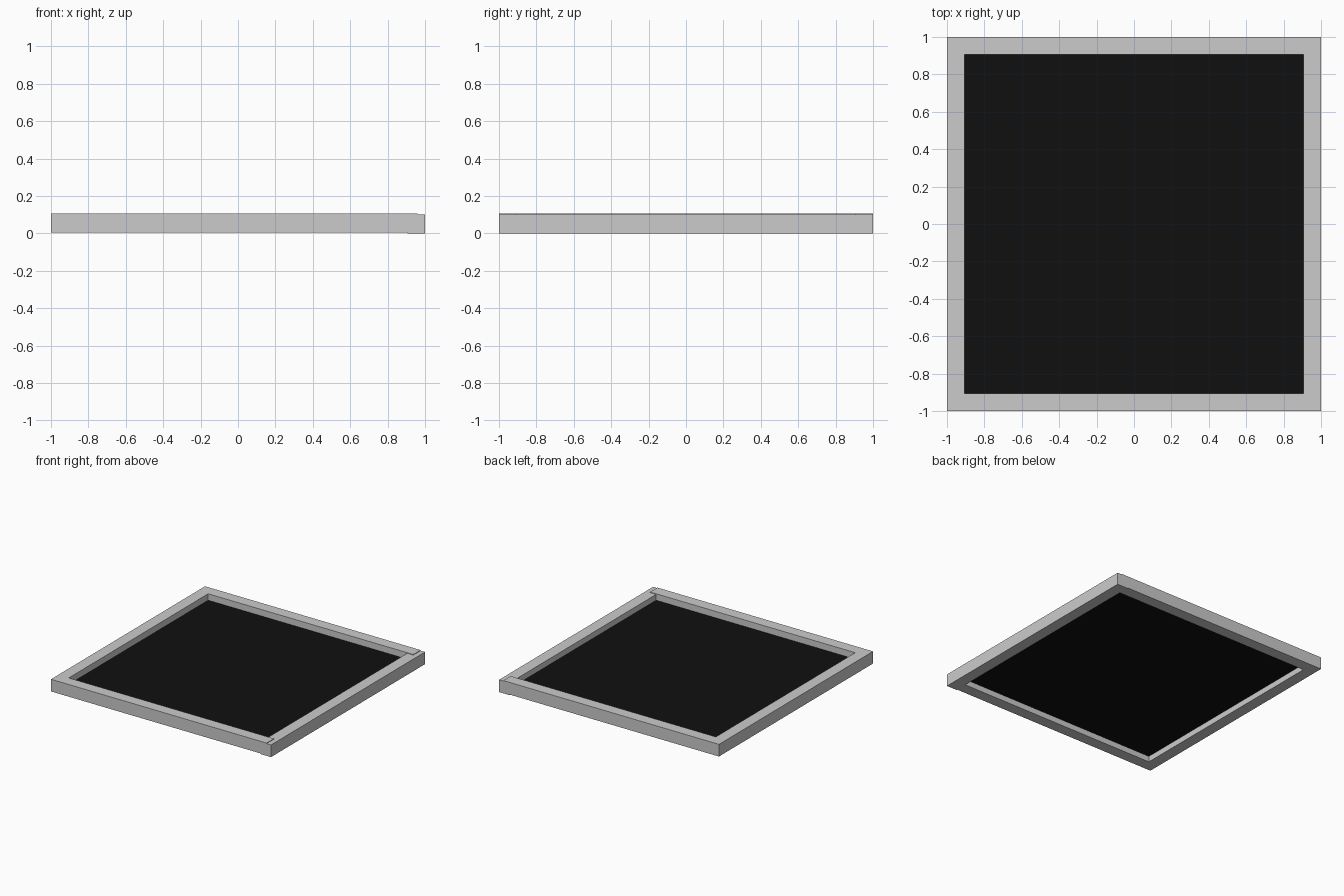
import bpy

if "Cube" in bpy.data.objects:
    bpy.data.objects.remove(bpy.data.objects["Cube"])


def box(name, lo, hi):
    """Axis-aligned box between two corners."""
    bpy.ops.mesh.primitive_cube_add(size=1, location=[(a + b) / 2 for a, b in zip(lo, hi)])
    ob = bpy.context.object
    ob.name = name
    ob.scale = [b - a for a, b in zip(lo, hi)]
    bpy.ops.object.transform_apply(location=False, rotation=False, scale=True)
    return ob


INNER = 0.905          # half width of the opening
Z0, Z1 = 0.005, 0.105  # raised bars

# Frame: front and back rails stop short of the right edge, leaving a small step
box("front_rail", (-1, -1, Z0), (0.96, -INNER, Z1))
box("back_rail", (-1, INNER, Z0), (0.96, 1, Z1))
box("left_rail", (-1, -INNER, Z0), (-INNER, INNER, Z1))

# Right rail sits slightly lower and runs the full depth
box("right_rail", (INNER, -1, 0), (1, 1, 0.1))

# Thin black panel halfway up inside the frame
bpy.ops.mesh.primitive_plane_add(size=1.9, location=(0, 0, 0.052))
panel = bpy.context.object
panel.name = "panel"
mat = bpy.data.materials.new("black")
mat.diffuse_color = (0.005, 0.005, 0.005, 1)
mat.use_nodes = True
mat.node_tree.nodes["Principled BSDF"].inputs["Base Color"].default_value = mat.diffuse_color
panel.data.materials.append(mat)
